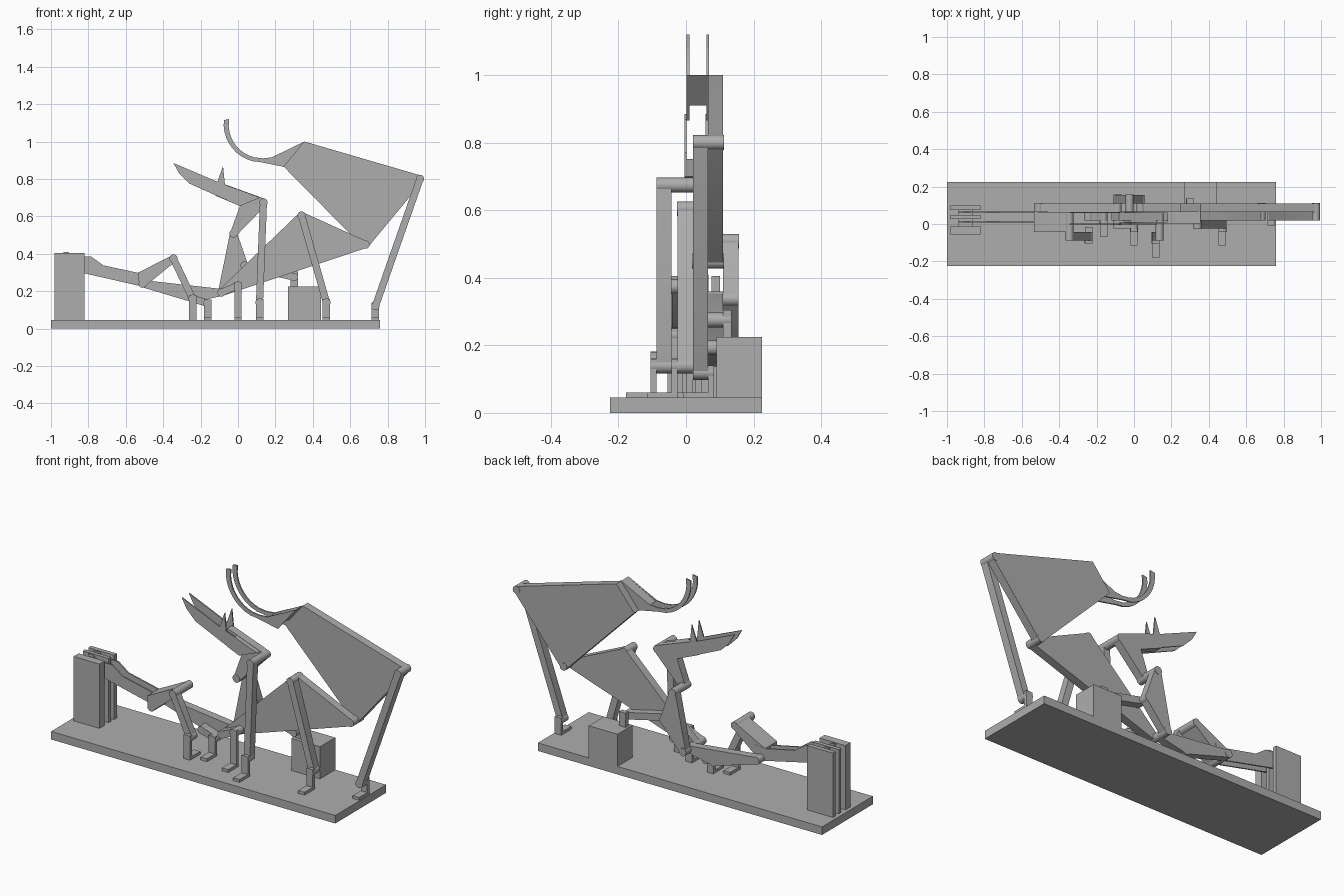
import bpy, bmesh, math

cube = bpy.data.objects.get("Cube")
if cube:
    bpy.data.objects.remove(cube, do_unlink=True)

grey = bpy.data.materials.new("plain_grey")
grey.use_nodes = True
grey.diffuse_color = (0.42, 0.42, 0.42, 1)
grey.node_tree.nodes["Principled BSDF"].inputs["Base Color"].default_value = (0.42, 0.42, 0.42, 1)


def prism(name, outline, y0, y1, smooth=False):
    """Extrude an (x, z) outline from y0 to y1."""
    bm = bmesh.new()
    face = bm.faces.new([bm.verts.new((x, y0, z)) for x, z in outline])
    grown = bmesh.ops.extrude_face_region(bm, geom=[face])
    moved = [v for v in grown["geom"] if isinstance(v, bmesh.types.BMVert)]
    bmesh.ops.translate(bm, verts=moved, vec=(0, y1 - y0, 0))
    bmesh.ops.recalc_face_normals(bm, faces=bm.faces)
    mesh = bpy.data.meshes.new(name)
    bm.to_mesh(mesh)
    bm.free()
    mesh.materials.append(grey)
    obj = bpy.data.objects.new(name, mesh)
    bpy.context.collection.objects.link(obj)
    if smooth:
        bpy.ops.object.select_all(action='DESELECT')
        obj.select_set(True)
        bpy.context.view_layer.objects.active = obj
        bpy.ops.object.shade_smooth_by_angle(angle=math.radians(30))
    return obj


def box(name, x0, x1, y0, y1, z0, z1):
    return prism(name, [(x0, z0), (x1, z0), (x1, z1), (x0, z1)], y0, y1)


def circle(c, r, n=24):
    return [(c[0] + r * math.cos(math.tau * i / n), c[1] + r * math.sin(math.tau * i / n)) for i in range(n)]


def half_hull(points):
    out = []
    for p in points:
        while len(out) > 1 and ((out[-1][0] - out[-2][0]) * (p[1] - out[-2][1])
                                - (out[-1][1] - out[-2][1]) * (p[0] - out[-2][0])) <= 1e-9:
            out.pop()
        out.append(p)
    return out[:-1]


def link(name, pivots, y0, y1, corners=(), r=0.019):
    """Plate with rounded ends at its pivots and sharp extra corners."""
    pts = sorted(list(corners) + [p for c in pivots for p in circle(c, r)])
    return prism(name, half_hull(pts) + half_hull(pts[::-1]), y0, y1, True)


def pin(name, c, y0, y1):
    return prism(name, circle(c, 0.022), y0, y1, True)


def bracket(name, c, y0, y1, foot0, foot1):
    """Upright lug with a flat foot on the base."""
    x, z = c
    box(name + "_lug", x - 0.02, x + 0.02, y0, y1, BASE, z + 0.02)
    box(name + "_foot", x - 0.02, x + 0.02, foot0, foot1, BASE, BASE + 0.016)


BASE = 0.045
# Depth layers of the linkage
FRONT, MID, INNER, OUTER, BACK = (-0.087, -0.043), (-0.025, 0.02), (0.02, 0.065), (0.065, 0.11), (0.11, 0.155)

# Pivots, (x, z)
upper_end, upper_knee, plate_top = (0.973, 0.80), (0.682, 0.449), (0.34, 0.604)
hub, jaw_end, jaw_knee, drive = (-0.088, 0.193), (0.136, 0.674), (-0.024, 0.508), (0.035, 0.337)
grip_top, grip_knee, grip_foot = (-0.345, 0.374), (-0.51, 0.24), (-0.243, 0.16)
short_foot, hub_foot, jaw_foot = (-0.163, 0.135), (0.0, 0.23), (0.115, 0.139)
mid_foot, upper_foot, crank_end = (0.473, 0.139), (0.735, 0.12), (0.30, 0.275)

# Base, motor and crank
box("base", -1, 0.76, -0.225, 0.225, 0, BASE)
box("motor", 0.267, 0.445, 0.09, 0.225, BASE, 0.225)
box("crank", 0.28, 0.32, 0.11, 0.135, 0.15, 0.305)
link("drive_rod", [drive, crank_end], *OUTER)
pin("crank_pin", crank_end, 0.06, 0.135)
pin("drive_pin", drive, 0.06, 0.155)

# Brackets
bracket("upper_bracket", upper_foot, 0.065, 0.083, -0.007, 0.083)
bracket("mid_bracket", mid_foot, -0.043, -0.025, -0.115, -0.025)
bracket("jaw_bracket", jaw_foot, -0.105, -0.087, -0.178, -0.087)
bracket("hub_bracket", hub_foot, -0.043, -0.025, -0.115, -0.025)
bracket("short_bracket", short_foot, 0.002, 0.02, -0.07, 0.02)
bracket("grip_bracket", grip_foot, -0.105, -0.087, -0.105, -0.015)

# Rods and plates
link("upper_rod", [upper_end, upper_foot], *INNER)
link("mid_rod", [plate_top, mid_foot], *MID)
link("jaw_rod", [jaw_end, jaw_foot], *FRONT)
link("hub_rod", [hub, hub_foot], *MID)
link("grip_rod", [grip_top, grip_foot], *FRONT)
link("short_rod", [grip_foot, short_foot], *INNER)
link("main_plate", [plate_top, upper_knee, hub], *INNER)
link("drive_plate", [jaw_knee, drive, hub], *BACK)
link("grip_plate", [grip_knee, hub, grip_foot], *OUTER)

# Pins
pin("upper_end_pin", upper_end, 0.02, 0.112)
pin("upper_knee_pin", upper_knee, 0.018, 0.112)
pin("plate_top_pin", plate_top, -0.027, 0.065)
pin("hub_pin", hub, -0.025, 0.157)
pin("jaw_end_pin", jaw_end, -0.087, 0.065)
pin("jaw_knee_pin", jaw_knee, 0.018, 0.157)
pin("grip_top_pin", grip_top, -0.087, 0.065)
pin("grip_knee_pin", grip_knee, -0.042, 0.112)
pin("grip_foot_pin", grip_foot, -0.105, -0.043)
pin("grip_plate_pin", grip_foot, 0.02, 0.11)
pin("short_foot_pin", short_foot, 0.002, 0.065)
pin("hub_foot_pin", hub_foot, -0.043, 0.02)
pin("jaw_foot_pin", jaw_foot, -0.105, -0.043)
pin("mid_foot_pin", mid_foot, -0.043, 0.02)
pin("upper_foot_pin", upper_foot, 0.02, 0.083)

# Upper hook: plate, bridge and a pair of curved tines
link("hook_plate", [upper_end, upper_knee], *OUTER, corners=[(0.355, 1.0), (0.245, 0.865)])
prism("hook_bridge", [(0.355, 1.0), (0.282, 0.91), (0.18, 0.91), (0.225, 0.935)], 0.002, 0.068)
hook = [(0.355, 1.0), (0.245, 0.865), (0.12, 0.89)]
arc = [math.radians(255 - 9 * i) for i in range(9)]
hook += [(0.13 + 0.207 * math.cos(a), 1.095 + 0.207 * math.sin(a)) for a in arc]
hook += [(-0.075, 1.115), (-0.047, 1.12)]
hook += [(0.13 + 0.18 * math.cos(a), 1.09 + 0.18 * math.sin(a)) for a in reversed(arc)]
hook += [(0.13, 0.91), (0.18, 0.915)]
for side, y in (("front", 0.002), ("back", 0.06)):
    prism(side + "_hook_tine", hook, y, y + 0.008)

# Jaw: plate, bridge and a pair of spiked tines
prism("jaw_plate", [(0.14, 0.695), (-0.08, 0.775), (-0.12, 0.71), (0.01, 0.655), (-0.043, 0.508),
                    (-0.01, 0.495), (0.155, 0.665)], *INNER)
prism("jaw_bridge", [(0.12, 0.70), (-0.02, 0.752), (-0.06, 0.685), (0.01, 0.655)], -0.005, 0.065)
jaw = [(0.10, 0.705), (-0.07, 0.77), (-0.08, 0.87), (-0.11, 0.785), (-0.345, 0.885),
       (-0.315, 0.83), (-0.26, 0.775), (0.01, 0.655)]
for side, y in (("front", -0.005), ("back", 0.058)):
    prism(side + "_jaw_tine", jaw, y, y + 0.007)

# Gripper: solid block and a pair of tines reaching into the stand
link("grip_block", [grip_knee, grip_top], -0.042, 0.065, corners=[(-0.535, 0.298), (-0.46, 0.305)])
grip = [(-0.50, 0.222), (-0.82, 0.295), (-0.90, 0.325), (-0.935, 0.41), (-0.91, 0.41), (-0.88, 0.385),
        (-0.785, 0.385), (-0.72, 0.338), (-0.535, 0.298), (-0.46, 0.305)]
for side, y in (("front", 0.008), ("back", 0.058)):
    prism(side + "_grip_tine", grip, y, y + 0.008)

# Slotted stand
for i, (y0, y1) in enumerate([(-0.055, -0.01), (0.027, 0.048), (0.075, 0.1)]):
    box(f"stand_slab_{i + 1}", -0.98, -0.82, y0, y1, BASE, 0.405)
box("stand_core", -0.94, -0.86, -0.03, 0.09, BASE, 0.32)
